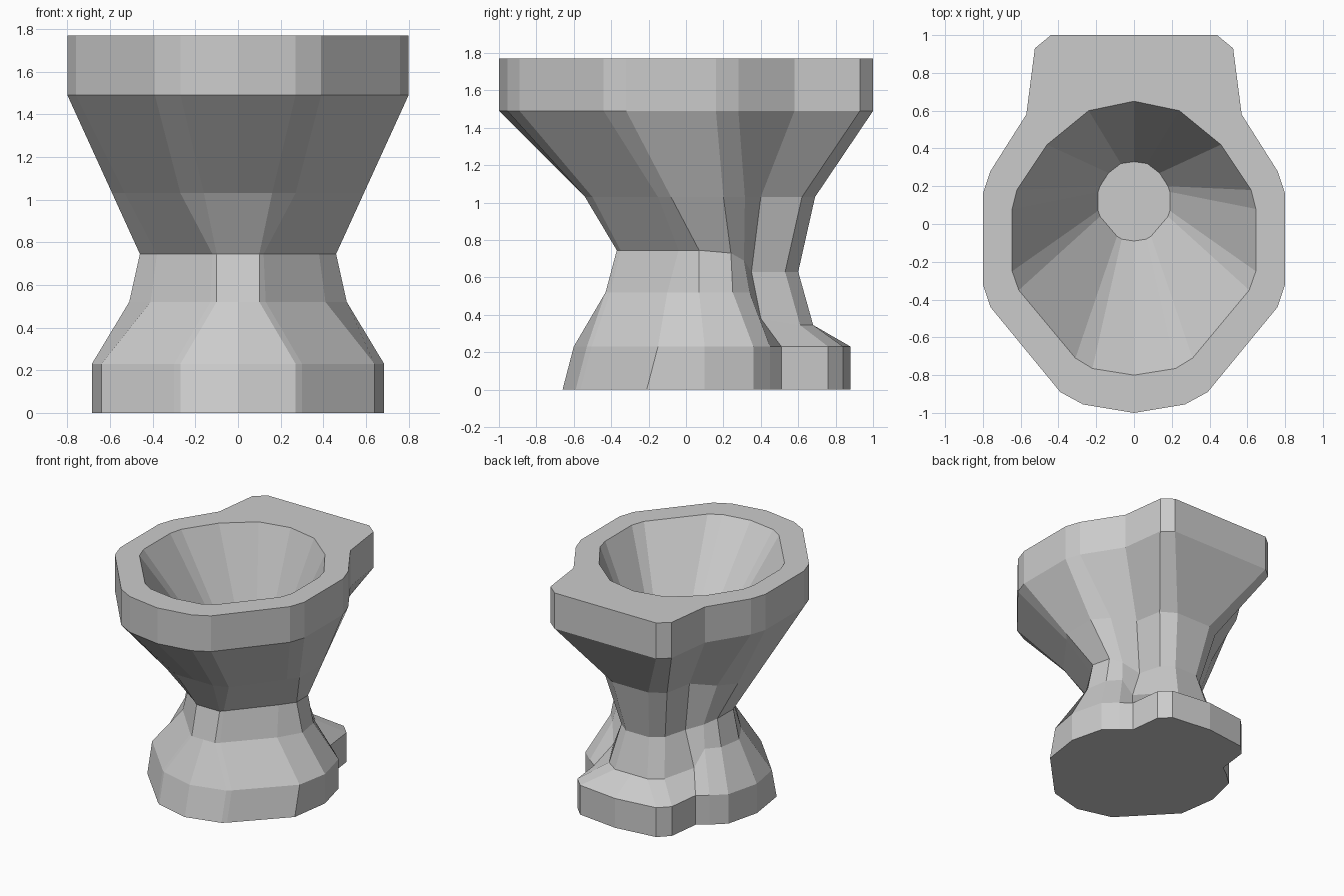
import bpy
import bmesh

if "Cube" in bpy.data.objects:
    bpy.data.objects.remove(bpy.data.objects["Cube"])

# One pale grey ceramic colour
ceramic = bpy.data.materials.new("grey_ceramic")
ceramic.diffuse_color = (0.6, 0.6, 0.6, 1)
ceramic.use_nodes = True
ceramic.node_tree.nodes["Principled BSDF"].inputs["Base Color"].default_value = ceramic.diffuse_color


def level(points, z, back=None):
    """Half outline, front centre to back centre; back = heights of the last points."""
    zs = [z] * len(points)
    if back:
        zs[-len(back):] = back
    return [(x, y, h) for (x, y), h in zip(points, zs)]


def full_ring(bm, half):
    """Mirror a half outline into a closed ring of vertices."""
    mirrored = [(-x, y, z) for x, y, z in reversed(half[1:-1])]
    return [bm.verts.new(p) for p in half + mirrored]


# Half outlines, each with eleven points
foot = [(0, -.60), (.27, -.53), (.30, -.505), (.64, -.15), (.685, .10), (.62, .36),
        (.52, .45), (.44, .51), (.41, .76), (.33, .84), (0, .88)]
ankle = [(0, -.43), (.10, -.43), (.13, -.405), (.41, -.10), (.51, .07), (.48, .25),
         (.40, .34), (.35, .40), (.24, .61), (.14, .68), (0, .68)]
neck = [(0, -.37), (.10, -.37), (.12, -.35), (.38, -.04), (.46, .07), (.44, .24),
        (.37, .31), (.24, .35), (.19, .53), (.10, .60), (0, .60)]
belly = [(0, -.54), (.16, -.54), (.27, -.50), (.53, -.15), (.59, -.08), (.59, .20),
         (.49, .315), (.31, .40), (.27, .62), (.155, .69), (0, .69)]
rim = [(0, -1), (.27, -.955), (.39, -.89), (.76, -.44), (.80, -.32), (.80, .16),
       (.76, .28), (.57, .58), (.525, .93), (.44, 1), (0, 1)]
opening = [(0, -.80), (.22, -.765), (.31, -.71), (.61, -.35), (.645, -.25), (.645, .08),
           (.62, .18), (.46, .42), (.24, .60), (.12, .625), (0, .65)]
drain = [(0, -.09), (.065, -.08), (.09, -.065), (.18, .04), (.19, .07), (.19, .17),
         (.18, .20), (.135, .27), (.07, .32), (.035, .325), (0, .33)]
sole = [(x, y - .06 if y < 0 else y) for x, y in foot]

# Outer shell from the floor up, over the rim and down into the bowl
levels = [
    level(sole, 0),
    level(foot, .23),
    level(ankle, .52, [.38, .345, .345, .345]),
    level(neck, .745, [.73, .69, .63, .63, .63, .63]),
    level(belly, 1.03),
    level(rim, 1.49),
    level(rim, 1.77),
    level(opening, 1.77),
    level(drain, .90),
]

bm = bmesh.new()
rings = [full_ring(bm, half) for half in levels]
for low, high in zip(rings, rings[1:]):
    n = len(low)
    for i in range(n):
        j = (i + 1) % n
        bm.faces.new((low[i], low[j], high[j], high[i]))

# Underside and bowl floor
bm.faces.new(rings[0][::-1])
bm.faces.new(rings[-1])
bmesh.ops.recalc_face_normals(bm, faces=bm.faces)

mesh = bpy.data.meshes.new("toilet_bowl")
bm.to_mesh(mesh)
bm.free()
mesh.materials.append(ceramic)
bowl = bpy.data.objects.new("toilet_bowl", mesh)
bpy.context.collection.objects.link(bowl)
